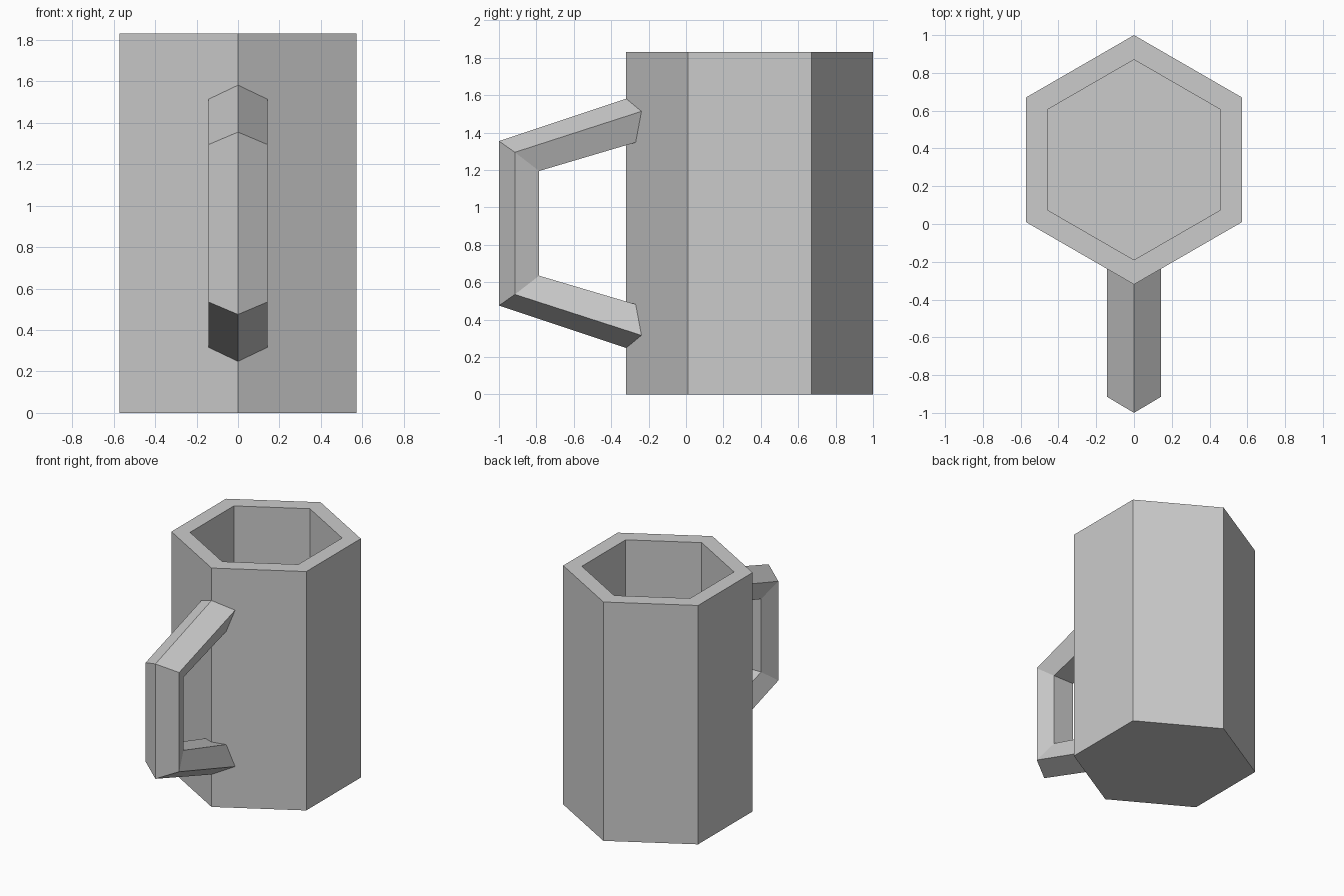
import bpy
import bmesh
from math import sin, cos, pi

if "Cube" in bpy.data.objects:
    bpy.data.objects.remove(bpy.data.objects["Cube"])

HEIGHT = 1.83


def loft(name, rings):
    """Bridge equal-sized rings of points and cap both ends."""
    bm = bmesh.new()
    loops = [[bm.verts.new(p) for p in ring] for ring in rings]
    n = len(loops[0])
    for a, b in zip(loops, loops[1:]):
        for i in range(n):
            j = (i + 1) % n
            bm.faces.new((a[i], a[j], b[j], b[i]))
    bm.faces.new(loops[0][::-1])
    bm.faces.new(loops[-1])
    bmesh.ops.recalc_face_normals(bm, faces=bm.faces)
    mesh = bpy.data.meshes.new(name)
    bm.to_mesh(mesh)
    bm.free()
    obj = bpy.data.objects.new(name, mesh)
    bpy.context.collection.objects.link(obj)
    return obj


def hexagon(radius, z):
    return [(radius * sin(i * pi / 3), 0.34 + radius * cos(i * pi / 3), z)
            for i in range(6)]


# Hollow hexagonal mug: outer wall, rim, inner wall, inner floor
loft("mug_body", [hexagon(0.66, 0), hexagon(0.66, HEIGHT),
                  hexagon(0.53, HEIGHT), hexagon(0.53, 0.13)])


# Handle: five-sided section given by ridge, side and inner (y, z) points
def section(ridge, side, inner):
    return [(0, *ridge), (0.142, *side), (0.088, *inner),
            (-0.088, *inner), (-0.142, *side)]


upper = [section((-0.30, 1.588), (-0.225, 1.518), (-0.255, 1.352)),
         section((-1.0, 1.355), (-0.915, 1.295), (-0.785, 1.195))]
lower = [[(x, y, HEIGHT - z) for x, y, z in ring] for ring in reversed(upper)]
loft("handle", upper + lower)
